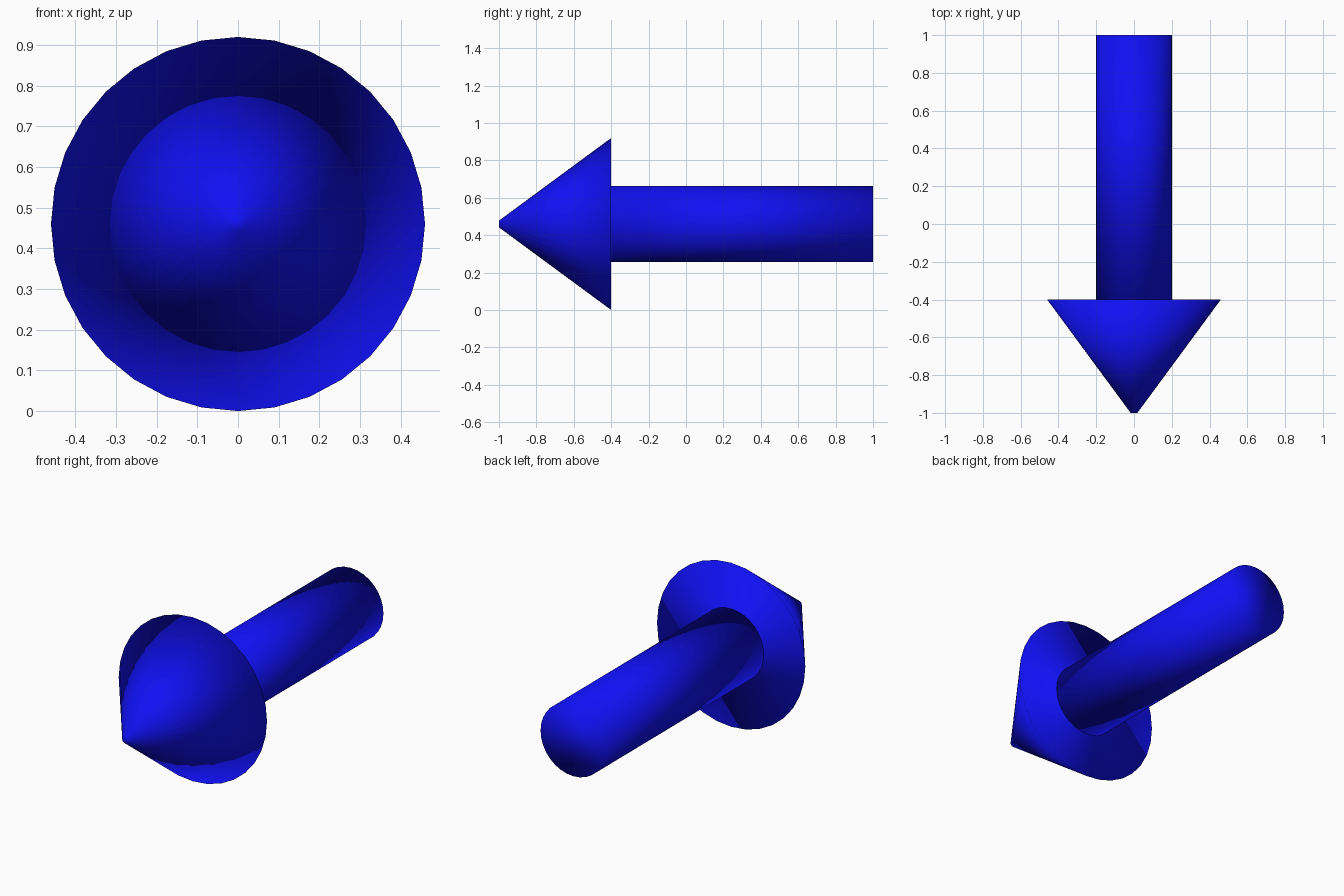
import bpy
import math

if "Cube" in bpy.data.objects:
    bpy.data.objects.remove(bpy.data.objects["Cube"])

AXIS_Z = 0.46

mat = bpy.data.materials.new("blue")
mat.diffuse_color = (0.005, 0.005, 0.9, 1.0)
mat.use_nodes = True
mat.node_tree.nodes["Principled BSDF"].inputs["Base Color"].default_value = mat.diffuse_color


def add_round(name, r_back, r_front, y_back, y_front):
    """Smooth 32-sided cone or cylinder lying along the y axis."""
    bpy.ops.mesh.primitive_cone_add(
        vertices=32, radius1=r_back, radius2=r_front, depth=y_back - y_front,
        location=(0, (y_back + y_front) / 2, AXIS_Z),
        rotation=(math.pi / 2, 0, 0))
    obj = bpy.context.object
    obj.name = name
    obj.data.materials.append(mat)
    bpy.ops.object.shade_smooth()
    return obj


# Arrow head with a slightly blunted tip
add_round("arrow_head", 0.46, 0.018, -0.4, -1.0)

# Arrow shaft
add_round("arrow_shaft", 0.202, 0.202, 1.0, -0.4)
